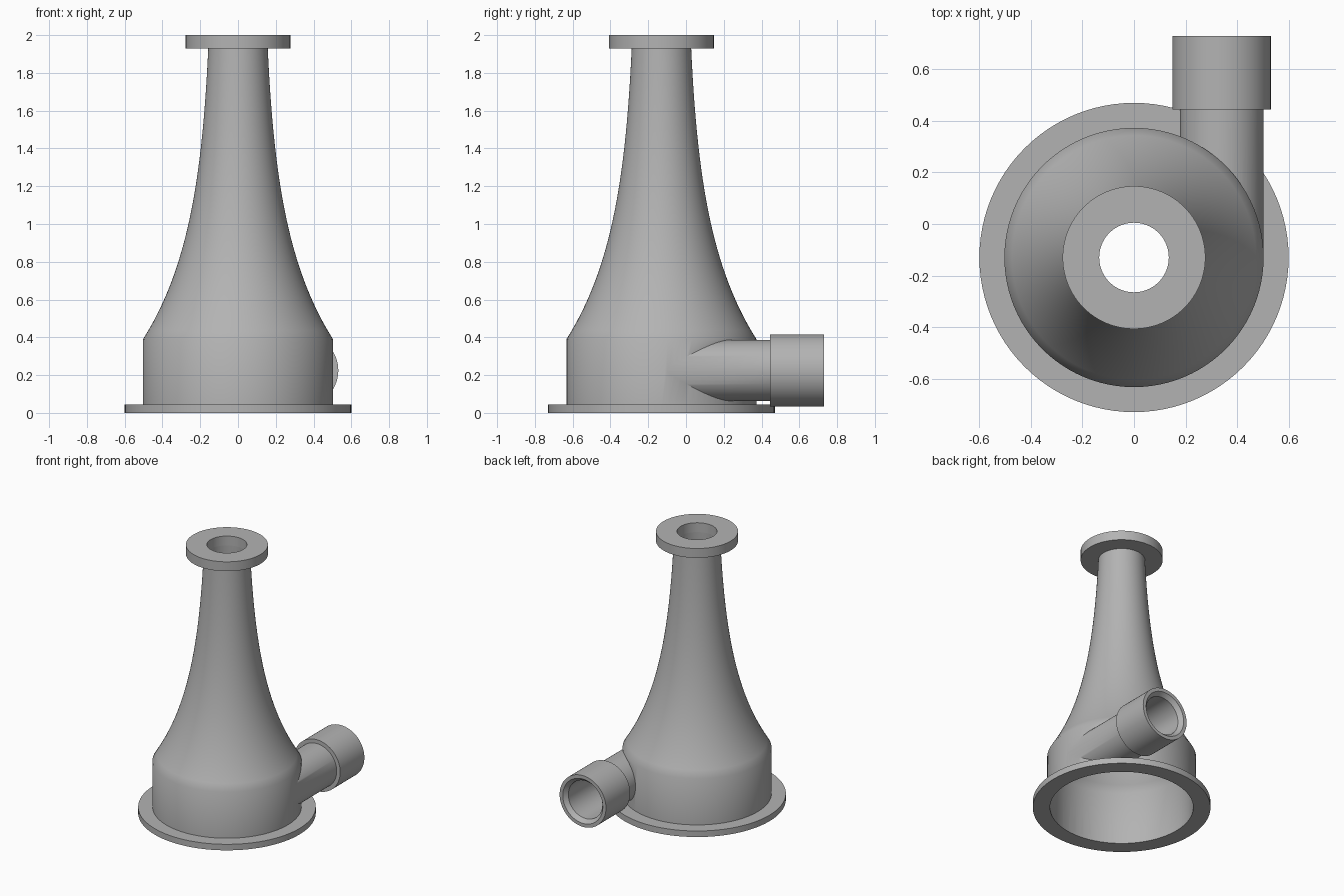
import bpy, bmesh, math
from mathutils import Matrix

cube = bpy.data.objects.get("Cube")
if cube:
    bpy.data.objects.remove(cube, do_unlink=True)

grey = bpy.data.materials.new("plain grey")
grey.use_nodes = True
COLOUR = (0.45, 0.45, 0.45, 1)
grey.diffuse_color = COLOUR
grey.node_tree.nodes["Principled BSDF"].inputs["Base Color"].default_value = COLOUR

AXIS = Matrix.Translation((0, -0.13, 0))
# Side inlet axis: local z runs along +y
INLET = Matrix.Translation((0.34, 0, 0.225)) @ Matrix.Rotation(-math.pi / 2, 4, "X")
SIDES = 96


def lathe(name, profile, place):
    """Spin a closed (radius, height) loop; points on the axis become poles."""
    bm = bmesh.new()
    rings = []
    for r, z in profile:
        if r == 0:
            rings.append([bm.verts.new((0, 0, z))] * SIDES)
        else:
            angles = [math.tau * i / SIDES for i in range(SIDES)]
            rings.append([bm.verts.new((r * math.cos(a), r * math.sin(a), z)) for a in angles])
    for a, b in zip(rings, rings[1:] + rings[:1]):
        for i in range(SIDES):
            j = (i + 1) % SIDES
            corners = list(dict.fromkeys((a[i], a[j], b[j], b[i])))
            if len(corners) > 2:
                bm.faces.new(corners)
    bmesh.ops.recalc_face_normals(bm, faces=bm.faces)
    mesh = bpy.data.meshes.new(name)
    bm.to_mesh(mesh)
    bm.free()
    mesh.transform(place)
    mesh.materials.append(grey)
    obj = bpy.data.objects.new(name, mesh)
    bpy.context.collection.objects.link(obj)
    return obj


def combine(target, other, operation):
    """Apply a boolean and discard the helper."""
    mod = target.modifiers.new(operation, "BOOLEAN")
    mod.operation, mod.object, mod.solver = operation, other, "EXACT"
    bpy.context.view_layer.objects.active = target
    bpy.ops.object.modifier_apply(modifier=mod.name)
    bpy.data.objects.remove(other, do_unlink=True)


def flare(base, tip):
    """Concave taper from the drum shoulder to the neck."""
    k, low, high = 1.7, 0.39, 1.94
    end = math.exp(-k * (high - low))
    points = []
    for i in range(33):
        z = low + (high - low) * i / 32
        t = (math.exp(-k * (z - low)) - end) / (1 - end)
        points.append((tip + (base - tip) * t, z))
    return points


# Flared drum with tangential inlet pipe, hollowed out
body = lathe("flared_body", [(0, 0.02), (0.503, 0.02)] + flare(0.503, 0.157) + [(0, 1.94)], AXIS)
pipe = lathe("inlet_pipe", [(0, -0.13), (0.162, -0.13), (0.162, 0.46), (0, 0.46)], INLET)
combine(body, pipe, "UNION")
cavity = lathe("cavity", [(0, -0.1), (0.484, -0.1)] + flare(0.484, 0.135) + [(0.135, 2.1), (0, 2.1)], AXIS)
combine(body, cavity, "DIFFERENCE")
bore = lathe("bore", [(0, -0.13), (0.14, -0.13), (0.14, 0.8), (0, 0.8)], INLET)
combine(body, bore, "DIFFERENCE")

# Flanges and the inlet collar with its chamfered mouth
base_flange = lathe("base_flange", [(0.484, 0), (0.6, 0), (0.6, 0.045), (0.484, 0.045)], AXIS)
top_flange = lathe("top_flange", [(0.135, 1.93), (0.277, 1.93), (0.277, 2), (0.135, 2)], AXIS)
collar = lathe("inlet_collar", [(0.14, 0.445), (0.191, 0.445), (0.191, 0.73),
                                (0.165, 0.73), (0.14, 0.70)], INLET)

# Smooth round walls, crisp rims
for obj in (body, base_flange, top_flange, collar):
    bpy.ops.object.select_all(action="DESELECT")
    obj.select_set(True)
    bpy.context.view_layer.objects.active = obj
    bpy.ops.object.shade_smooth_by_angle(angle=math.radians(32))
